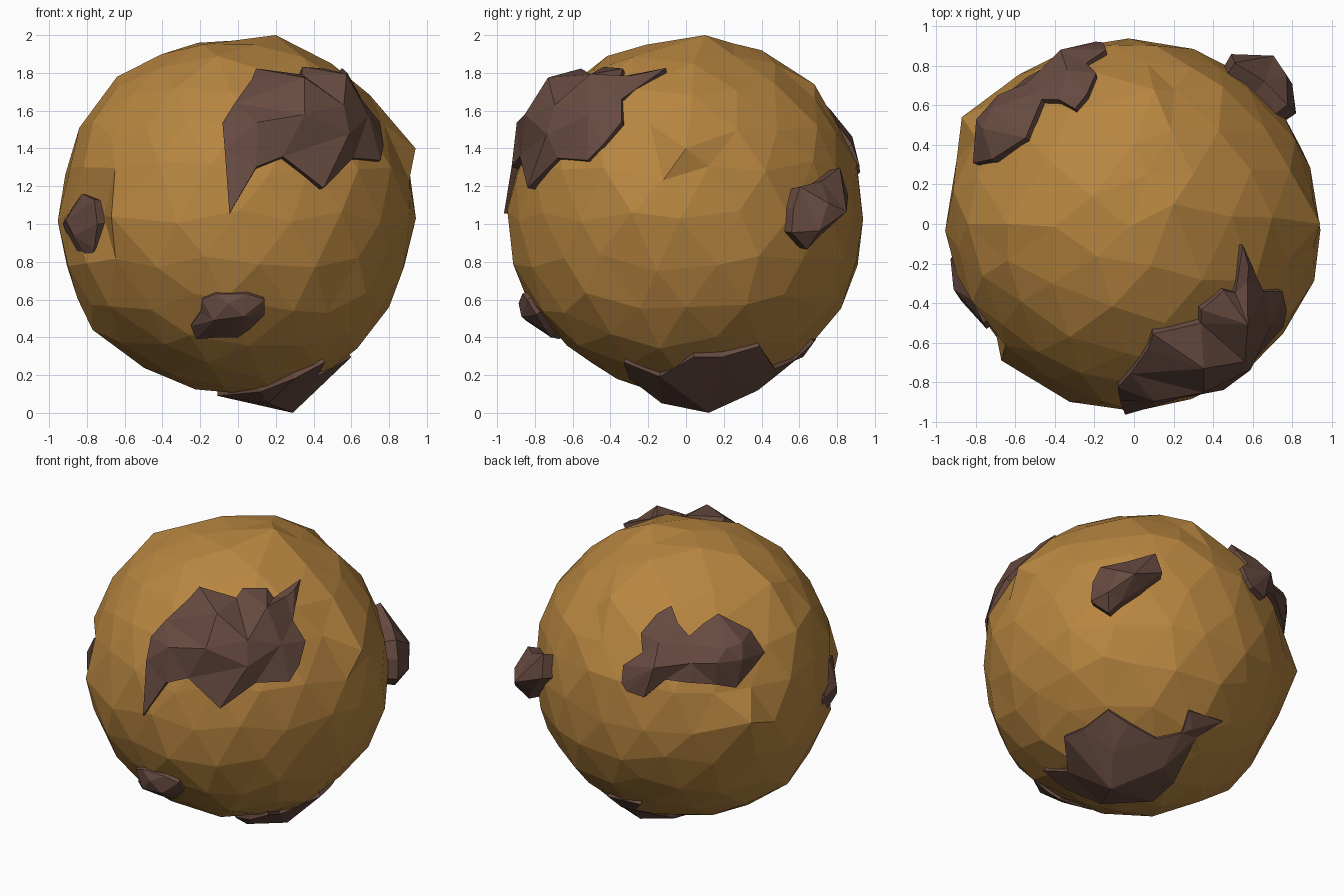
import bpy, bmesh, math, random
from mathutils import Vector
from mathutils.geometry import delaunay_2d_cdt

random.seed(4)
if "Cube" in bpy.data.objects:
    bpy.data.objects.remove(bpy.data.objects["Cube"])

CENTRE = Vector((0, 0, 1.04))
SUNK = 0.86    # radius of the hidden lump skirts


def material(name, colour):
    mat = bpy.data.materials.new(name)
    mat.use_nodes = True
    mat.diffuse_color = (*colour, 1)
    mat.node_tree.nodes["Principled BSDF"].inputs["Base Color"].default_value = (*colour, 1)
    return mat


def finish(name, bm, mat):
    mesh = bpy.data.meshes.new(name)
    bm.to_mesh(mesh)
    bm.free()
    mesh.materials.append(mat)
    obj = bpy.data.objects.new(name, mesh)
    obj.location = CENTRE
    bpy.context.collection.objects.link(obj)


golden = material("golden_dough", (0.48, 0.238, 0.052))
brown = material("dark_brown", (0.135, 0.069, 0.052))


# Ball: faceted sphere with uneven corners
def make_ball():
    bm = bmesh.new()
    bmesh.ops.create_icosphere(bm, subdivisions=3, radius=1)
    for v in bm.verts:
        wobble = Vector([random.uniform(-0.045, 0.045) for _ in range(3)])
        v.co = (v.co + wobble).normalized() * random.uniform(0.93, 0.957)
    # corners that stick out, and one dent beside the right side lump
    for corner in ((0.94, 0, 0.36), (0.2, 0.1, 0.96), (-0.87, 0.54, 0.05), (-0.67, -0.69, 0),
                   (-0.71, -0.49, 0), (-0.77, 0, -0.6), (-0.64, 0, 0.74), (0, 0.6, -0.75),
                   (-0.84, 0, 0.47), (0.8, 0, -0.48), (0.1, 0.68, 0.7), (0, 0.4, 0.88)):
        corner = Vector(corner)
        nearest = min(bm.verts, key=lambda v: (v.co - corner).length)
        nearest.co = corner
    finish("ball", bm, golden)


# Lump: a jagged faceted shell seen along one direction, with raised inner
# corners and a skirt sunk into the ball; coordinates are in hundredths
def make_lump(name, turn, tilt, rim_radius, outline, peaks):
    az, el = math.radians(turn), math.radians(tilt)
    out = Vector((math.sin(az) * math.cos(el), -math.cos(az) * math.cos(el), math.sin(el)))
    right = Vector((math.cos(az), math.sin(az), 0))
    up = out.cross(right)

    flat = [Vector((p[0], p[1])) / 100 for p in outline + peaks]
    radii = [rim_radius] * len(outline) + [p[2] / 1000 for p in peaks]
    points, _, tris, origin, _, _ = delaunay_2d_cdt(
        flat, [], [list(range(len(outline)))], 1, 1e-5)

    bm = bmesh.new()
    verts = []
    for p, source in zip(points, origin):
        r = radii[source[0]] if source else rim_radius
        depth = math.sqrt(max(r * r - p.length_squared, 0))
        verts.append(bm.verts.new(right * p.x + up * p.y + out * depth))
    for tri in tris:
        face = bm.faces.new([verts[i] for i in tri])
        face.normal_update()
        if face.normal.dot(out) < 0:
            face.normal_flip()
    rim = [e for e in bm.edges if e.is_boundary]
    skirt = bmesh.ops.extrude_edge_only(bm, edges=rim)["geom"]
    for v in skirt:
        if isinstance(v, bmesh.types.BMVert):
            v.co = v.co.normalized() * SUNK
    bmesh.ops.recalc_face_normals(bm, faces=bm.faces)
    finish(name, bm, brown)


make_ball()

make_lump("large_front_lump", 35, 26, 0.965,
          [(-59, -32), (-57, 2), (-54, 17), (-45, 27), (-30, 41), (-24, 48), (-1, 41),
           (3, 47), (18, 47), (22, 41), (39, 53), (34, 27), (42, 14), (38, -1),
           (32, -11), (11, -12), (-11, -28), (-31, -9), (-45, -12)],
          [(-13, 31, 1095), (18, 35, 1075), (6, 14, 1070), (-20, 9, 1070), (6, -2, 1040),
           (-43, 10, 1030), (27, 12, 1015), (30, 42, 985), (35, 46, 980)])

make_lump("small_front_lump", 0, 0, 0.96,
          [(-25, -58), (-20, -51), (-19, -44), (-12, -41), (5, -41), (14, -44),
           (14, -52), (6, -60), (0, -64), (-10, -64), (-22, -65)],
          [(-5, -46, 1000), (3, -53, 1020), (-13, -55, 1020)])

make_lump("left_side_lump", 145, -28, 0.995,
          [(-35, 36), (-34, 48), (-29, 58), (-13, 62), (5, 68), (9, 56),
           (-4, 45), (-17, 36), (-24, 29)],
          [(-20, 56, 1080), (-9, 54, 1105), (-25, 42, 1070)])

make_lump("right_side_lump", 270, 0, 0.915,
          [(13, -4), (17, 5), (28, 6), (38, 12), (50, 9), (53, -4), (48, -17),
           (41, -24), (36, -33), (28, -22), (16, -16)],
          [(18, -4, 945), (33, -2, 970), (39, -10, 960)])

make_lump("double_back_lump", 215, 26, 0.97,
          [(-40, -12), (-39, -1), (-27, 7), (-28, 19), (-18, 31), (-9, 36), (-5, 25),
           (2, 17), (11, 25), (20, 31), (40, 21), (49, 7), (42, -2), (31, -15),
           (18, -13), (2, -12), (-13, -10), (-26, -21), (-37, -17)],
          [(-17, 13, 1010), (-20, -3, 1045), (2, 12, 985), (35, 13, 1060),
           (25, 9, 1070), (19, 0, 1050), (35, 2, 1060), (3, 0, 995)])

make_lump("underside_lump", 0, -90, 0.957,
          [(46, 33), (42, 14), (60, -4), (57, -19), (54, -39), (41, -43), (21, -47),
           (9, -57), (12, -68), (-14, -69), (-2, -58), (-10, -26), (-11, -5),
           (12, 20), (30, 30)],
          [(29, -12, 1086), (16, 13, 1010), (40, -28, 1010), (8, -38, 1000), (5, -62, 970)])
